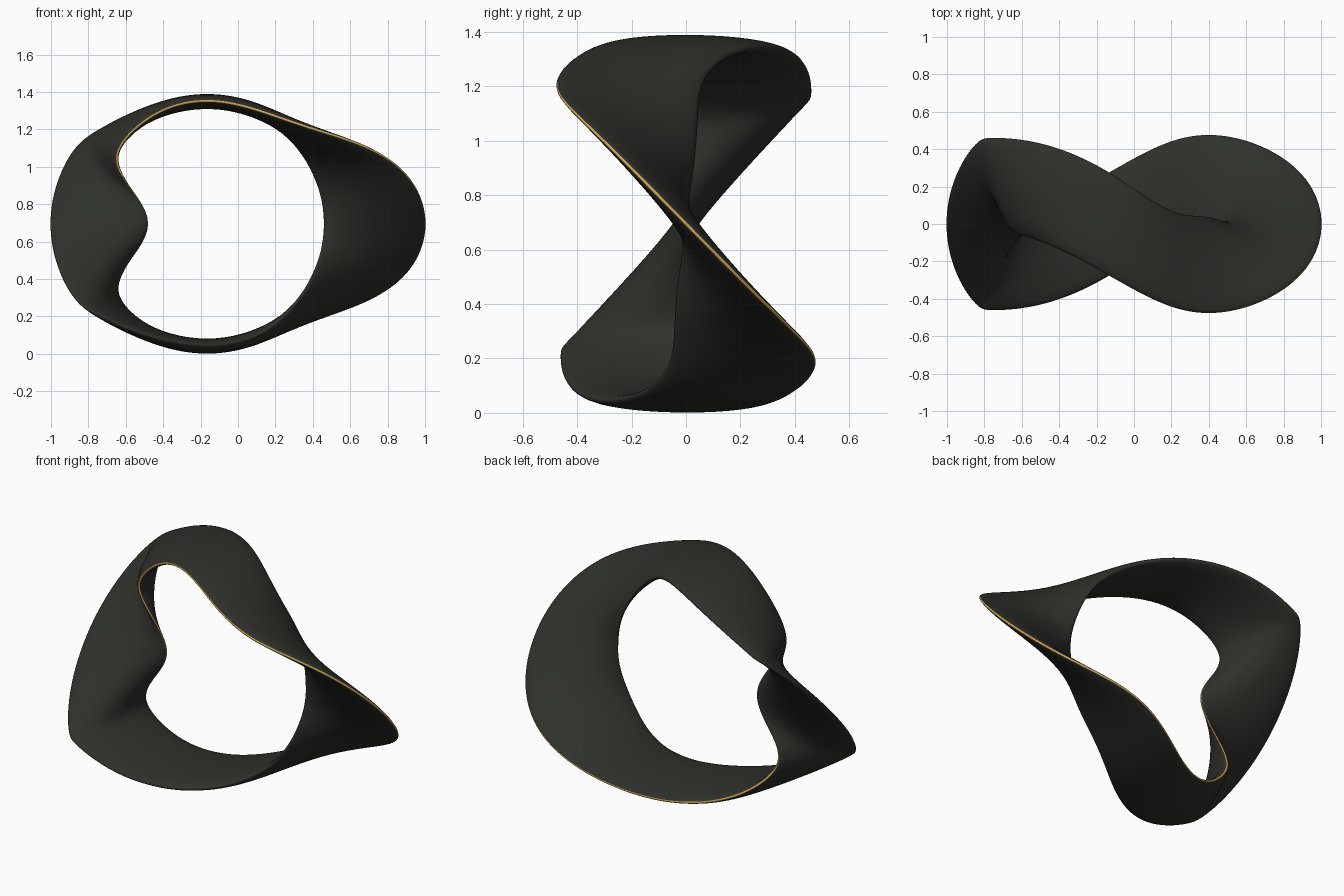
import bpy, bmesh, math
from mathutils import Vector

if "Cube" in bpy.data.objects:
    bpy.data.objects.remove(bpy.data.objects["Cube"])

# Matching points on the gold edge and the plain edge, right to left over the upper half
GOLD = [(1, 0, 0), (.95, -.2, .2), (.78, -.36, .36), (.57, -.45, .455), (.35, -.475, .525),
        (.1, -.41, .61), (-.11, -.28, .65), (-.33, -.17, .635), (-.52, -.09, .54),
        (-.61, -.05, .44), (-.64, -.035, .34), (-.61, -.02, .24), (-.53, -.01, .12), (-.47, 0, 0)]
PLAIN = [(.46, 0, 0), (.45, .01, .1), (.42, .03, .22), (.35, .04, .37), (.24, .06, .49),
         (.1, .12, .6), (-.11, .27, .65), (-.38, .385, .62), (-.6, .455, .56),
         (-.76, .46, .48), (-.81, .45, .455), (-.87, .4, .4), (-.96, .24, .24), (-1, 0, 0)]
STEPS, HALF_THICK, MID_Z = 320, 0.04, 0.695


def harmonics(points, order=7):
    """Smooth closed curve, symmetric by a half turn about x: cosines for x, sines for y and z."""
    n = len(points) - 1
    out = []
    for k in range(order + 1):
        c = Vector((0, 0, 0))
        for i, p in enumerate(points):
            a = math.pi * k * i / n
            w = 0.5 if i in (0, n) else 1.0
            c += Vector((p[0] * math.cos(a) * w, p[1] * math.sin(a), p[2] * math.sin(a))) * 2 / n
        if k == 0:
            c *= 0.5
        out.append(c)
    return out


def evaluate(coef, t):
    p = Vector((0, 0, 0))
    for k, c in enumerate(coef):
        co, si = math.cos(k * t), math.sin(k * t)
        p += Vector((c.x * co, c.y * si, c.z * si))
    return p


def material(name, color):
    m = bpy.data.materials.new(name)
    m.diffuse_color = color
    m.use_nodes = True
    m.node_tree.nodes["Principled BSDF"].inputs["Base Color"].default_value = m.diffuse_color
    return m


gold, plain = harmonics(GOLD), harmonics(PLAIN)

# Thin elliptical section, with a narrow gold facet centred on the first edge
angles = [-7, 0, 7] + [7 + 346 * i / 36 for i in range(1, 36)]
bm = bmesh.new()
rings = []
for i in range(STEPS):
    t = 2 * math.pi * i / STEPS
    a, b = evaluate(gold, t), evaluate(plain, t)
    mid, across = (a + b) / 2, (a - b) / 2
    d = 0.01
    along = (evaluate(gold, t + d) + evaluate(plain, t + d)
             - evaluate(gold, t - d) - evaluate(plain, t - d))
    normal = along.cross(across).normalized() * HALF_THICK
    ring = []
    for deg in angles:
        r = math.radians(deg)
        ring.append(bm.verts.new(mid + across * math.cos(r) + normal * math.sin(r)
                                 + Vector((0, 0, MID_Z))))
    rings.append(ring)

# Skin the closed twisted band
m = len(angles)
for i in range(STEPS):
    r0, r1 = rings[i], rings[(i + 1) % STEPS]
    for j in range(m):
        k = (j + 1) % m
        f = bm.faces.new((r0[j], r1[j], r1[k], r0[k]))
        f.smooth = True
        f.material_index = 1 if j < 2 else 0
bmesh.ops.recalc_face_normals(bm, faces=bm.faces)

mesh = bpy.data.meshes.new("twisted_band")
bm.to_mesh(mesh)
bm.free()
mesh.materials.append(material("dark_body", (0.028, 0.03, 0.024, 1)))
mesh.materials.append(material("gold_edge", (0.6, 0.38, 0.07, 1)))
band = bpy.data.objects.new("twisted_band", mesh)
bpy.context.collection.objects.link(band)
